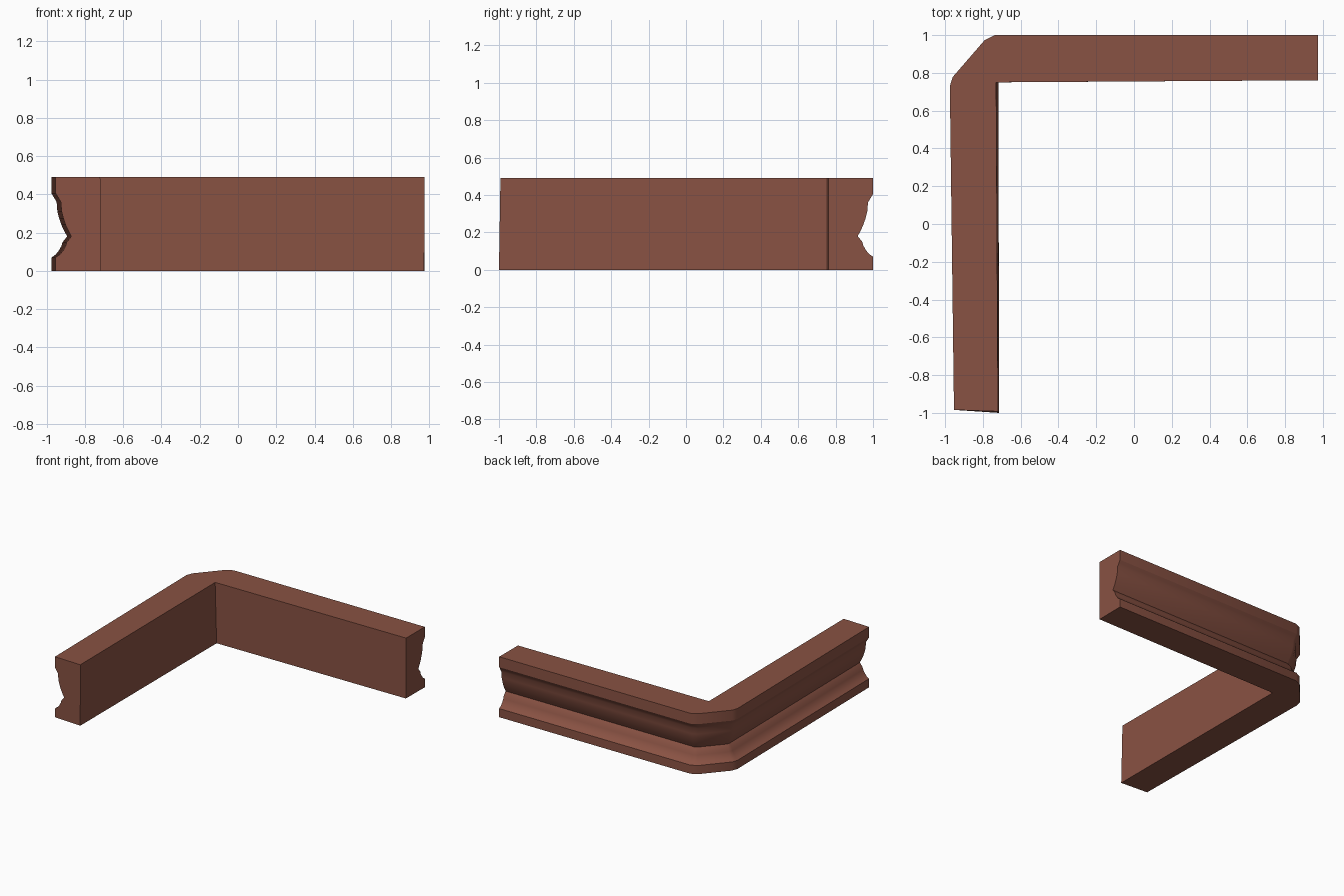
import bpy, bmesh, math
from mathutils import Vector

if "Cube" in bpy.data.objects:
    bpy.data.objects.remove(bpy.data.objects["Cube"])

H = 0.49
# outer edge of the L plan, from the right end round the clipped corner to the front end
OUTER = [(0.975, 1.0), (-0.738, 1.0), (-0.79, 0.974), (-0.96, 0.778), (-0.975, 0.73), (-0.953, -0.984)]
# inner edge: bottom and top differ slightly on the long leg
INNER_LOW = [(0.973, 0.761), (-0.717, 0.75), (-0.715, -1.0)]
INNER_TOP = [(0.975, 0.761), (-0.73, 0.75), (-0.72, -0.992)]
# moulding profile: (depth into the wall, height)
PROFILE = [(0, 0), (0, 0.07), (0.022, 0.085), (0.04, 0.108), (0.052, 0.13), (0.058, 0.15),
           (0.082, 0.18), (0.066, 0.21), (0.052, 0.24), (0.04, 0.275), (0.031, 0.31),
           (0.027, 0.36), (0.012, 0.385), (0, 0.405), (0, H)]


def inset_path(path, d):
    """Offset an open path inwards (left of travel) with mitred corners."""
    pts = [Vector(p) for p in path]
    norms = []
    for a, b in zip(pts, pts[1:]):
        t = (b - a).normalized()
        norms.append(Vector((-t.y, t.x)))
    out = []
    for i, p in enumerate(pts):
        if i in (0, len(pts) - 1):
            out.append(p + norms[min(i, len(norms) - 1)] * d)
        else:
            n = norms[i - 1] + norms[i]
            out.append(p + n * (2 * d / n.length_squared))
    return out


bm = bmesh.new()
rows = [[bm.verts.new((p.x, p.y, z)) for p in inset_path(OUTER, d)] for d, z in PROFILE]
low = [bm.verts.new((x, y, 0)) for x, y in INNER_LOW]
top = [bm.verts.new((x, y, H)) for x, y in INNER_TOP]

# moulded outer face
for r, s in zip(rows, rows[1:]):
    for i in range(len(OUTER) - 1):
        bm.faces.new((r[i], r[i + 1], s[i + 1], s[i]))
# inner walls
for i in range(2):
    bm.faces.new((low[i], low[i + 1], top[i + 1], top[i]))
# bottom, top and the two cut ends
bm.faces.new(rows[0] + low[::-1])
bm.faces.new(rows[-1] + top[::-1])
for e in (0, -1):
    bm.faces.new([r[e] for r in rows] + [top[e], low[e]])
bmesh.ops.recalc_face_normals(bm, faces=bm.faces[:])

mesh = bpy.data.meshes.new("corner_moulding")
bm.to_mesh(mesh)
bm.free()
moulding = bpy.data.objects.new("corner_moulding", mesh)
bpy.context.collection.objects.link(moulding)

mat = bpy.data.materials.new("red brown")
mat.diffuse_color = (0.25, 0.084, 0.056, 1)
mat.use_nodes = True
mat.node_tree.nodes["Principled BSDF"].inputs["Base Color"].default_value = mat.diffuse_color
mesh.materials.append(mat)

# smooth coves, sharp corners
bpy.context.view_layer.objects.active = moulding
moulding.select_set(True)
bpy.ops.object.shade_smooth_by_angle(angle=math.radians(28))
